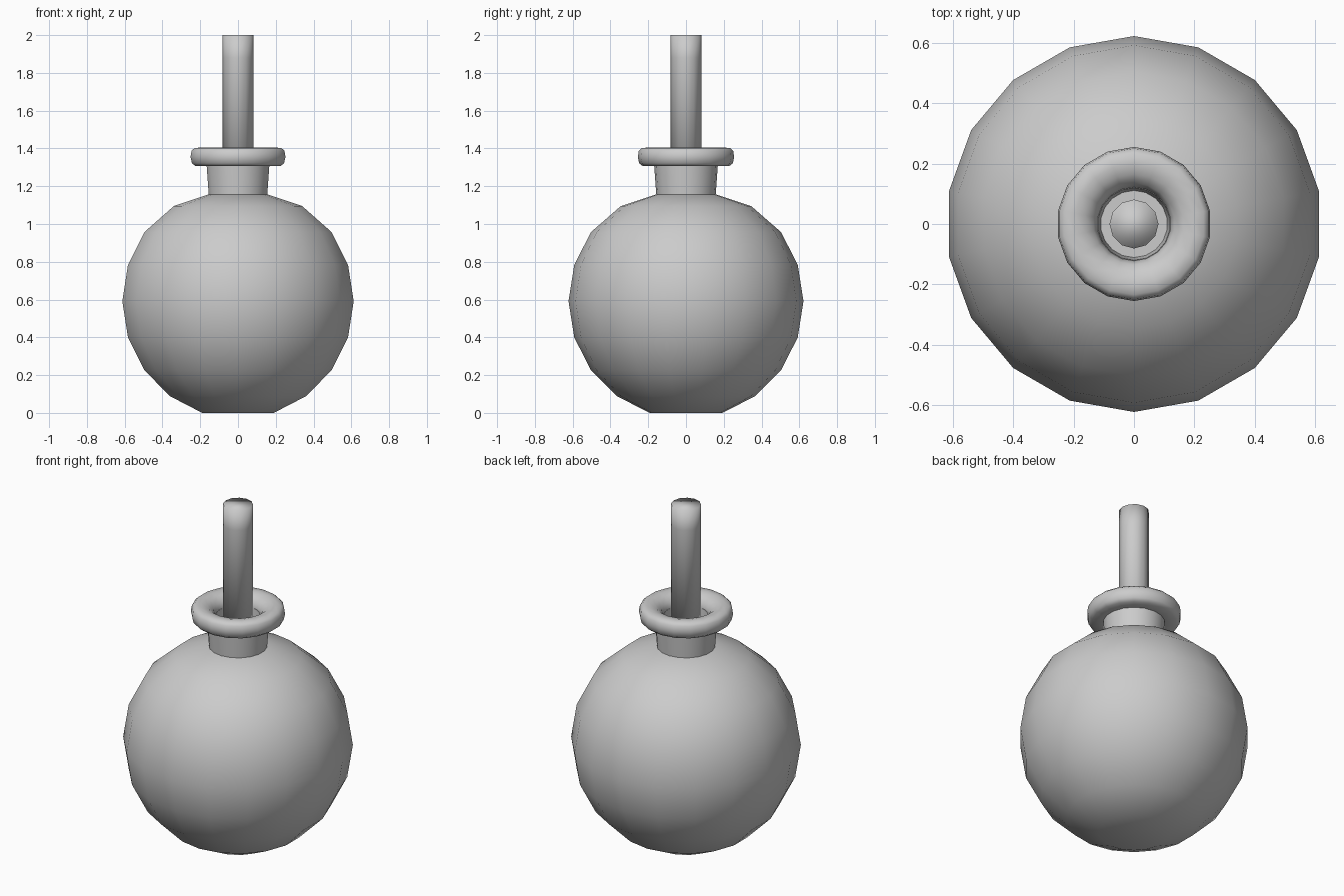
import bpy, bmesh, math

cube = bpy.data.objects.get("Cube")
if cube:
    bpy.data.objects.remove(cube, do_unlink=True)

grey = bpy.data.materials.new("plain grey")
grey.use_nodes = True
GREY = (0.6, 0.6, 0.6, 1)
grey.diffuse_color = GREY
grey.node_tree.nodes["Principled BSDF"].inputs["Base Color"].default_value = GREY


def lathe(name, profile, sides, closed=False, sharp_angle=None):
    """Turn (radius, height) points around z; open profiles get end caps."""
    bm = bmesh.new()
    rings = []
    for r, z in profile:
        angles = [math.pi / 2 + math.tau * i / sides for i in range(sides)]
        rings.append([bm.verts.new((r * math.cos(a), r * math.sin(a), z)) for a in angles])
    pairs = list(zip(rings, rings[1:]))
    if closed:
        pairs.append((rings[-1], rings[0]))
    else:
        bm.faces.new(rings[0])
        bm.faces.new(rings[-1])
    for a, b in pairs:
        for i in range(sides):
            j = (i + 1) % sides
            bm.faces.new((a[i], a[j], b[j], b[i]))
    bmesh.ops.recalc_face_normals(bm, faces=bm.faces)
    for f in bm.faces:
        f.smooth = True
    if sharp_angle:
        for e in bm.edges:
            if e.is_manifold and e.calc_face_angle() > math.radians(sharp_angle):
                e.smooth = False
    mesh = bpy.data.meshes.new(name)
    bm.to_mesh(mesh)
    bm.free()
    mesh.materials.append(grey)
    obj = bpy.data.objects.new(name, mesh)
    bpy.context.collection.objects.link(obj)
    return obj


# Round body: sphere rings every 18 degrees, flat base, shallow shoulder to the neck
R, CZ = 0.622, 0.5915
body = [(R * math.sin(math.radians(a)), CZ - R * math.cos(math.radians(a)))
        for a in range(18, 145, 18)]
body += [(0.345, 1.095), (0.157, 1.157)]
body.pop(-3)
lathe("body", body, 18)

# Flared neck with a recessed socket
lathe("neck", [(0.157, 1.15), (0.170, 1.33), (0.120, 1.34), (0.111, 1.22)], 18, sharp_angle=35)

# Rounded collar ring
lathe("collar", [(0.165, 1.306), (0.228, 1.306), (0.248, 1.322), (0.255, 1.355),
                 (0.250, 1.387), (0.234, 1.402), (0.200, 1.405), (0.165, 1.396),
                 (0.135, 1.372), (0.120, 1.335), (0.125, 1.315)], 18, closed=True)

# Upright rod with a softly shaded tip
lathe("rod", [(0.081, 1.20), (0.081, 1.88), (0.081, 2.0)], 12)
